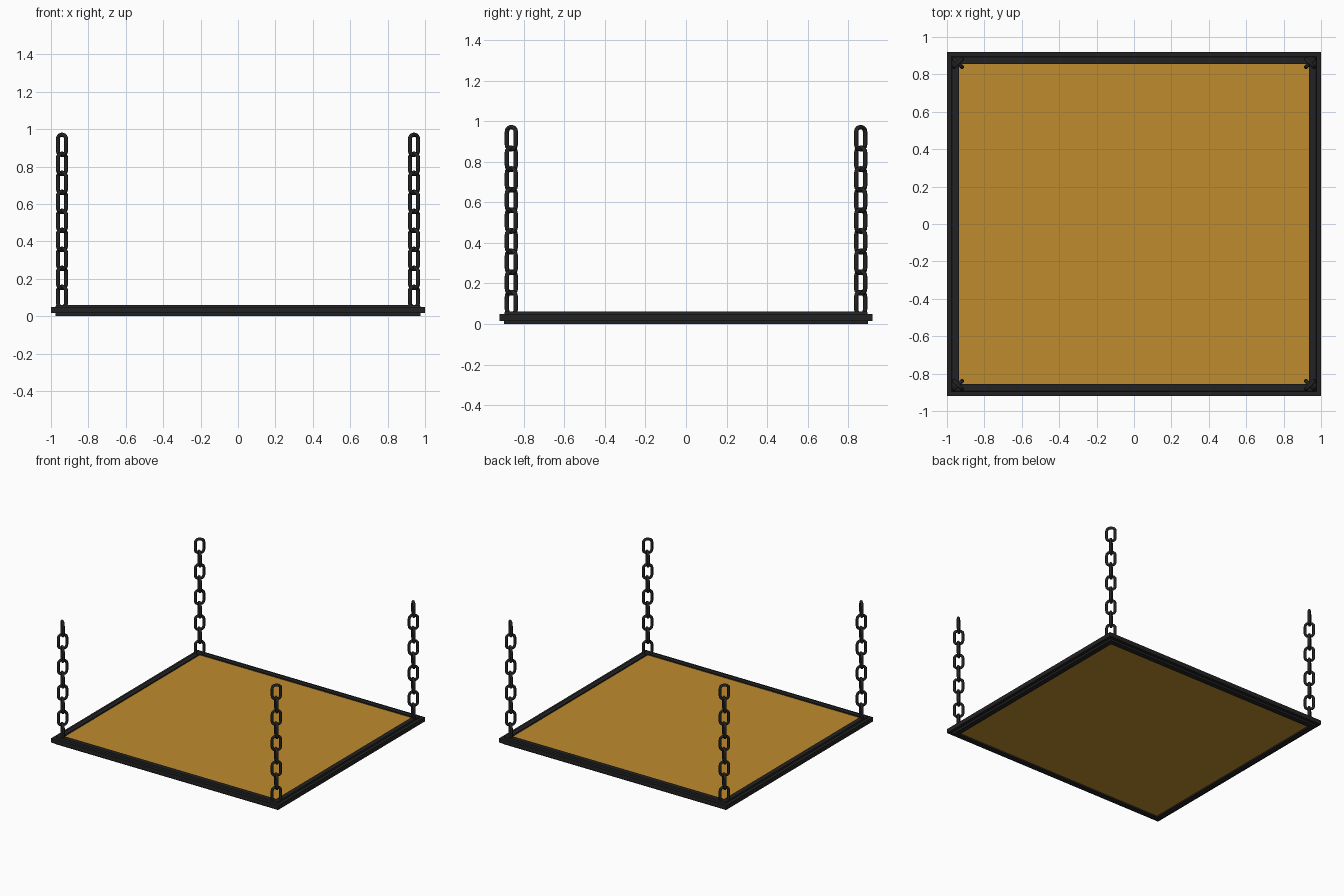
import bpy, bmesh, math
from mathutils import Vector

cube = bpy.data.objects.get("Cube")
if cube:
    bpy.data.objects.remove(cube, do_unlink=True)


def material(name, color, rough):
    m = bpy.data.materials.new(name)
    m.use_nodes = True
    m.diffuse_color = (*color, 1)
    bsdf = m.node_tree.nodes["Principled BSDF"]
    bsdf.inputs["Base Color"].default_value = (*color, 1)
    bsdf.inputs["Roughness"].default_value = rough
    return m


iron = material("black iron", (0.016, 0.016, 0.016), 0.6)
wood = material("golden wood", (0.52, 0.26, 0.027), 0.7)


def loft_closed(bm, rings):
    """Join closed rings of points into a closed band, last to first."""
    rows = [[bm.verts.new(p) for p in ring] for ring in rings]
    for i, row in enumerate(rows):
        nxt = rows[(i + 1) % len(rows)]
        n = len(row)
        for j in range(n):
            bm.faces.new((row[j], row[(j + 1) % n], nxt[(j + 1) % n], nxt[j]))


def finish(bm, name, mat):
    bmesh.ops.recalc_face_normals(bm, faces=bm.faces)
    mesh = bpy.data.meshes.new(name)
    bm.to_mesh(mesh)
    bm.free()
    mesh.materials.append(mat)
    obj = bpy.data.objects.new(name, mesh)
    bpy.context.collection.objects.link(obj)
    return obj


HALF_X, HALF_Y = 1.0, 0.92
BORDER = 0.064

# Frame: stepped moulding with a projecting lip, mitred round the panel
profile = [(BORDER, 0), (0.024, 0), (0.024, 0.016), (0, 0.016),
           (0, 0.05), (0.024, 0.05), (0.027, 0.061), (BORDER, 0.061)]
bm = bmesh.new()
loft_closed(bm, [[(sx * (HALF_X - d), sy * (HALF_Y - d), z) for d, z in profile]
                 for sx, sy in ((-1, -1), (1, -1), (1, 1), (-1, 1))])
finish(bm, "frame", iron)

# Panel: thick board filling the frame
bm = bmesh.new()
bmesh.ops.create_cube(bm, size=1)
bmesh.ops.scale(bm, verts=bm.verts, vec=(2 * (HALF_X - BORDER), 2 * (HALF_Y - BORDER), 0.04))
bmesh.ops.translate(bm, verts=bm.verts, vec=(0, 0, 0.031))
finish(bm, "panel", wood)

# Chains: links alternate by a quarter turn
LINKS, PITCH, TOP = 9, 0.1016, 0.981
WIRE, HALF_W, HALF_L, CORNER = 0.011, 0.031, 0.054, 0.024
STEPS, SIDES = 3, 8


def add_link(bm, center, along):
    """Rounded rectangular wire loop standing in the vertical plane of 'along'."""
    up = Vector((0, 0, 1))
    side = along.cross(up)
    rings = []
    for quarter, (sx, sz) in enumerate(((1, 1), (-1, 1), (-1, -1), (1, -1))):
        base = center + along * sx * (HALF_W - CORNER) + up * sz * (HALF_L - CORNER)
        for k in range(STEPS + 1):
            a = math.pi / 2 * (quarter + k / STEPS)
            out = along * math.cos(a) + up * math.sin(a)
            mid = base + out * CORNER
            rings.append([mid + WIRE * (out * math.cos(t) + side * math.sin(t))
                          for t in (math.tau * s / SIDES for s in range(SIDES))])
    loft_closed(bm, rings)


for sx, x_name in ((-1, "right"), (1, "left")):
    for sy, y_name in ((-1, "front"), (1, "back")):
        bm = bmesh.new()
        tangent = Vector((-sy, sx, 0)).normalized()
        radial = Vector((sx, sy, 0)).normalized()
        for i in range(LINKS):
            z = TOP - HALF_L - WIRE - i * PITCH
            add_link(bm, Vector((sx * 0.941, sy * 0.861, z)), radial if i % 2 else tangent)
        chain = finish(bm, f"{y_name}_{x_name}_chain", iron)
        bpy.ops.object.select_all(action="DESELECT")
        chain.select_set(True)
        bpy.context.view_layer.objects.active = chain
        bpy.ops.object.shade_smooth_by_angle(angle=math.radians(50))
